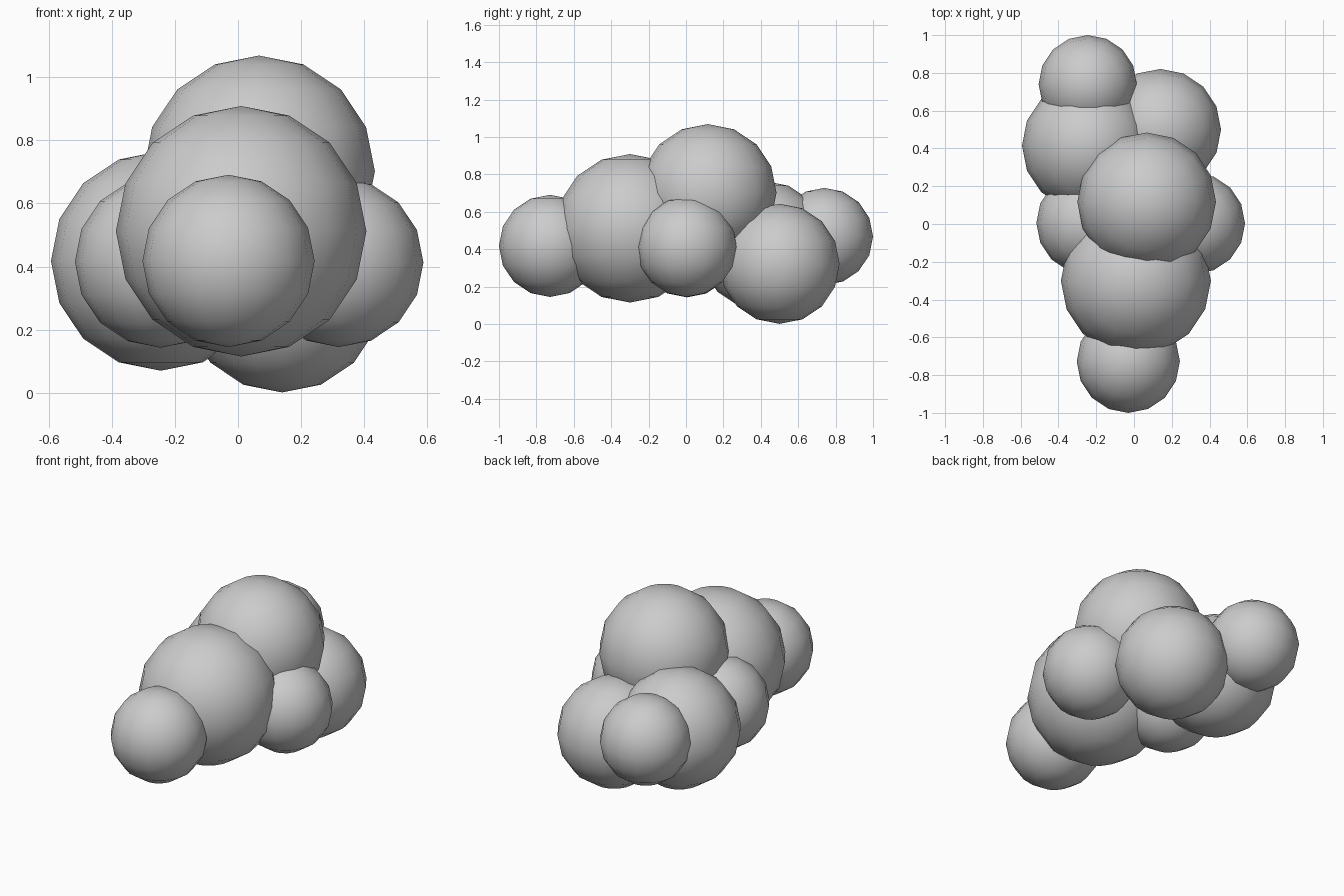
import bpy

if "Cube" in bpy.data.objects:
    bpy.data.objects.remove(bpy.data.objects["Cube"])

# Cloud of overlapping smooth-shaded puffs: name, centre, radius
puffs = [
    ("front_puff",      (-0.03, -0.727, 0.418), 0.273),
    ("large_front_puff", (0.01, -0.30, 0.512), 0.397),
    ("top_puff",         (0.067, 0.117, 0.702), 0.367),
    ("right_puff",       (0.32, 0.003, 0.413), 0.268),
    ("back_right_puff",  (0.14, 0.50, 0.322), 0.321),
    ("back_left_puff",  (-0.245, 0.415, 0.418), 0.348),
    ("left_puff",       (-0.245, 0.005, 0.415), 0.272),
    ("back_puff",       (-0.245, 0.74, 0.468), 0.26),
]

for name, centre, radius in puffs:
    bpy.ops.mesh.primitive_uv_sphere_add(segments=16, ring_count=8,
                                         radius=radius, location=centre)
    puff = bpy.context.object
    puff.name = name
    bpy.ops.object.shade_smooth()
